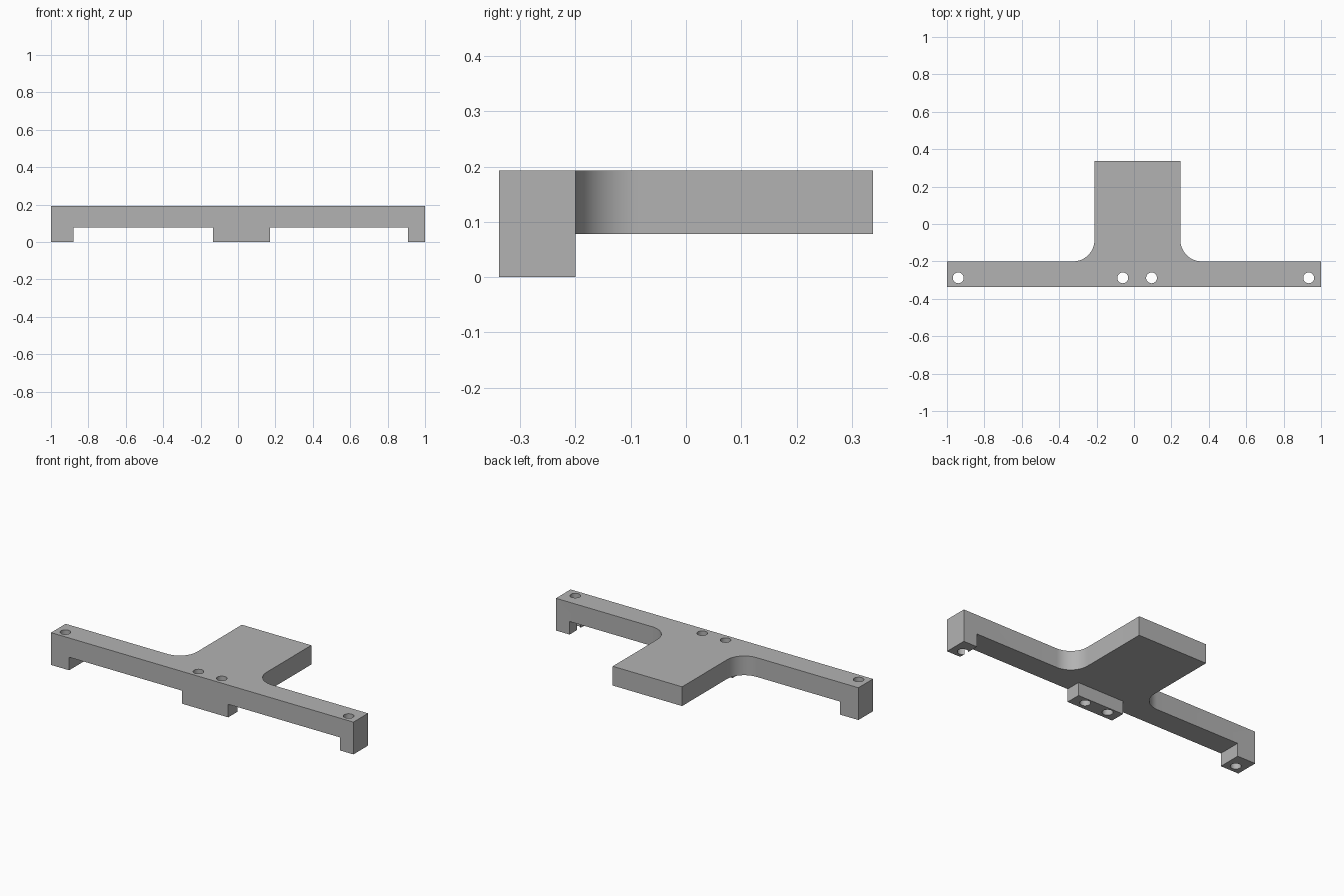
import bpy, bmesh, math

cube = bpy.data.objects.get("Cube")
if cube:
    bpy.data.objects.remove(cube)

FRONT, BAR_BACK, BACK = -0.338, -0.2, 0.338
UNDER, TOP = 0.078, 0.193
FILLET = 0.115

grey = bpy.data.materials.new("plain grey")
grey.use_nodes = True
colour = (0.45, 0.45, 0.45, 1)
grey.diffuse_color = colour
grey.node_tree.nodes["Principled BSDF"].inputs["Base Color"].default_value = colour


def prism(name, outline, z0, z1):
    """Extrude a flat outline from z0 up to z1."""
    bm = bmesh.new()
    face = bm.faces.new([bm.verts.new((x, y, z0)) for x, y in outline])
    top = bmesh.ops.extrude_face_region(bm, geom=[face])["geom"]
    verts = [v for v in top if isinstance(v, bmesh.types.BMVert)]
    bmesh.ops.translate(bm, verts=verts, vec=(0, 0, z1 - z0))
    bmesh.ops.recalc_face_normals(bm, faces=bm.faces)
    mesh = bpy.data.meshes.new(name)
    bm.to_mesh(mesh)
    bm.free()
    obj = bpy.data.objects.new(name, mesh)
    bpy.context.collection.objects.link(obj)
    mesh.materials.append(grey)
    return obj


def arc(cx, cy, r, start, end, steps):
    angles = [math.radians(start + (end - start) * i / steps) for i in range(steps + 1)]
    return [(cx + r * math.cos(a), cy + r * math.sin(a)) for a in angles]


def combine(target, other, operation):
    mod = target.modifiers.new(other.name, "BOOLEAN")
    mod.operation = operation
    mod.solver = "EXACT"
    mod.object = other
    bpy.context.view_layer.objects.active = target
    bpy.ops.object.modifier_apply(modifier=mod.name)
    bpy.data.objects.remove(other)


# T-shaped plate: long front bar, filleted into the rear platform
left, right = 0.248, -0.211
fy = BAR_BACK + FILLET
outline = [(-1, FRONT), (1, FRONT), (1, BAR_BACK)]
outline += arc(left + FILLET, fy, FILLET, 270, 180, 16)
outline += [(left, BACK), (right, BACK)]
outline += arc(right - FILLET, fy, FILLET, 0, -90, 16)
outline += [(-1, BAR_BACK)]
bracket = prism("bracket", outline, UNDER, TOP)

# Feet: two full-depth ends and a shallower centre block
for name, x0, x1, back in (("right_foot", -1, -0.88, BAR_BACK),
                           ("centre_foot", -0.133, 0.172, -0.249),
                           ("left_foot", 0.91, 1, BAR_BACK)):
    foot = prism(name, [(x0, FRONT), (x1, FRONT), (x1, back), (x0, back)], 0, UNDER + 0.05)
    combine(bracket, foot, "UNION")

# Screw holes through bar and feet
for x in (-0.94, -0.06, 0.094, 0.934):
    hole = prism("screw_hole", arc(x, -0.288, 0.029, 0, 348.75, 31), -0.1, TOP + 0.1)
    combine(bracket, hole, "DIFFERENCE")

bpy.ops.object.select_all(action="DESELECT")
bracket.select_set(True)
bpy.context.view_layer.objects.active = bracket
bpy.ops.object.shade_smooth_by_angle(angle=math.radians(30))
